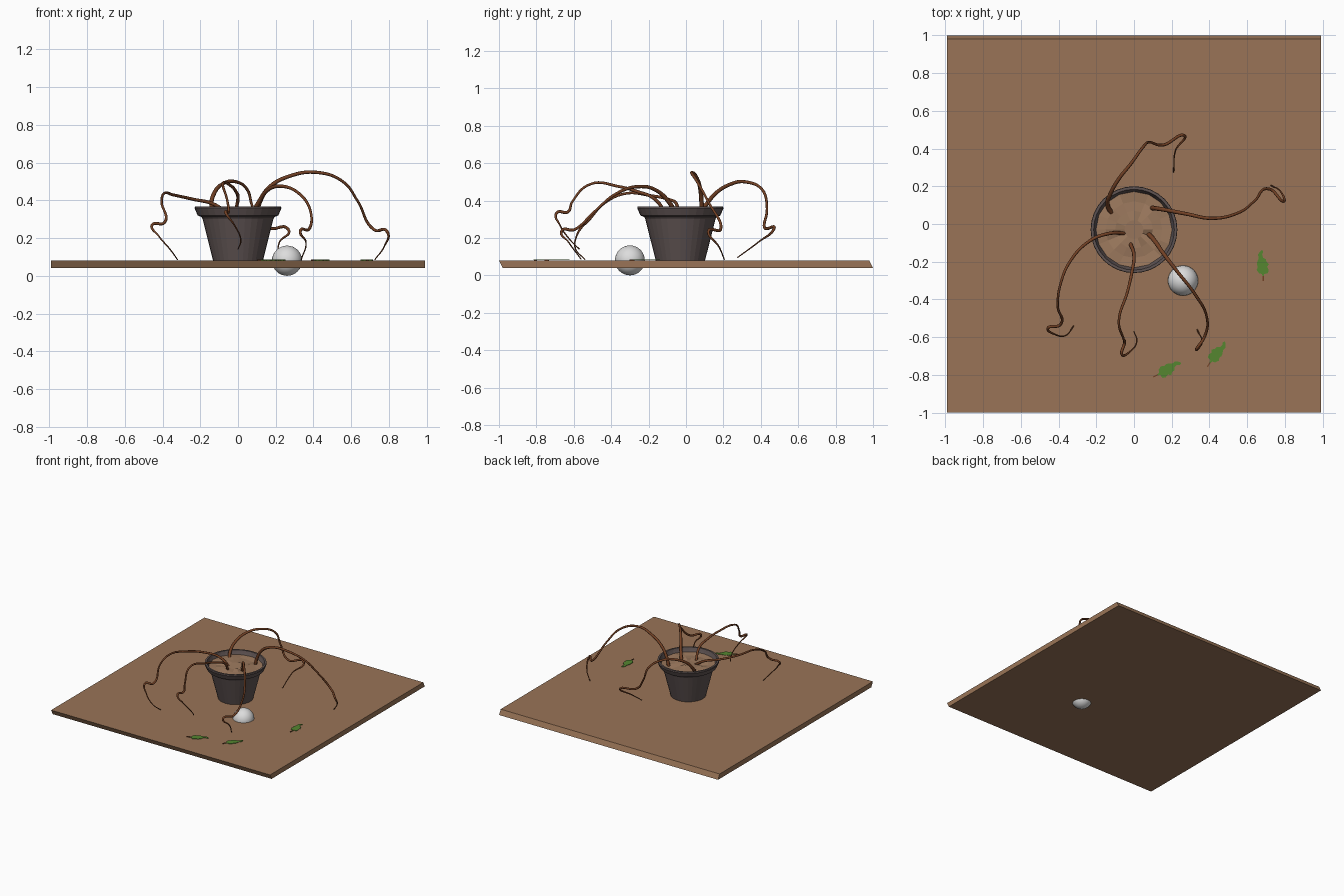
import bpy, bmesh, math, random
from mathutils import Vector, Matrix

if "Cube" in bpy.data.objects:
    bpy.data.objects.remove(bpy.data.objects["Cube"])

random.seed(4)


def material(name, rgb):
    m = bpy.data.materials.new(name)
    m.diffuse_color = (*rgb, 1)
    m.use_nodes = True
    m.node_tree.nodes["Principled BSDF"].inputs["Base Color"].default_value = m.diffuse_color
    return m


WOOD = material("wood brown", (0.32, 0.175, 0.095))
CLAY = material("dark pot", (0.115, 0.088, 0.086))
SOIL = material("soil brown", (0.33, 0.19, 0.11))
STEM = material("stem brown", (0.17, 0.052, 0.018))
LEAF = material("leaf green", (0.09, 0.24, 0.03))
BALL = material("ball white", (0.72, 0.72, 0.72))


def finish(name, bm, mat, smooth=None):
    bmesh.ops.recalc_face_normals(bm, faces=bm.faces)
    mesh = bpy.data.meshes.new(name)
    bm.to_mesh(mesh)
    bm.free()
    ob = bpy.data.objects.new(name, mesh)
    bpy.context.collection.objects.link(ob)
    mesh.materials.append(mat)
    if smooth:
        bpy.ops.object.select_all(action='DESELECT')
        ob.select_set(True)
        bpy.context.view_layer.objects.active = ob
        bpy.ops.object.shade_smooth_by_angle(angle=math.radians(smooth))
    return ob


def lathe(bm, profile, sides, cx, cy):
    """Revolve (radius, z) points; the profile may loop back inside."""
    rings = [[bm.verts.new((cx + r * math.cos(2 * math.pi * i / sides),
                            cy + r * math.sin(2 * math.pi * i / sides), z))
              for i in range(sides)] for r, z in profile]
    for a, b in zip(rings, rings[1:]):
        for i in range(sides):
            j = (i + 1) % sides
            bm.faces.new((a[i], a[j], b[j], b[i]))
    return rings


# Board with slanted front and back edges
bm = bmesh.new()
bmesh.ops.create_cube(bm, size=1)
for v in bm.verts:
    top = v.co.z > 0
    v.co = (v.co.x * 1.98, v.co.y * 1.98 + (-0.01 if top else 0.01), 0.08 if top else 0.04)
finish("board", bm, WOOD)

# Pot: tapered body, flared rim, hollow inside
PX, PY = 0.0, -0.03
bm = bmesh.new()
rings = lathe(bm, [(0.132, 0.08), (0.188, 0.302), (0.194, 0.312), (0.214, 0.32),
                   (0.23, 0.358), (0.228, 0.367), (0.214, 0.367), (0.208, 0.35),
                   (0.186, 0.30), (0.12, 0.10)], 32, PX, PY)
bm.faces.new(rings[0])
bm.faces.new(rings[-1])
finish("pot", bm, CLAY)

# Gently lumpy soil
bm = bmesh.new()
rings = lathe(bm, [(0.202, 0.335), (0.15, 0.335), (0.10, 0.335), (0.05, 0.335)], 16, PX, PY)
bm.faces.new(rings[-1])
for ring in rings[1:]:
    for v in ring:
        v.co.z += random.uniform(-0.008, 0.010)
finish("soil", bm, SOIL)

# Ball sunk halfway through the board
bm = bmesh.new()
bmesh.ops.create_uvsphere(bm, u_segments=32, v_segments=16, radius=0.08,
                          matrix=Matrix.Translation((0.26, -0.30, 0.08)))
finish("ball", bm, BALL, 60)


# Drooping stems: paths from soil to hanging tip, with a kinked joint
def stem(name, points, kink, base=0.013):
    cu = bpy.data.curves.new(name, 'CURVE')
    cu.dimensions = '3D'
    cu.bevel_depth = 1.0
    cu.bevel_resolution = 2
    cu.resolution_u = 8
    cu.use_fill_caps = True
    sp = cu.splines.new('BEZIER')
    sp.bezier_points.add(len(points) - 1)
    last = len(points) - 1
    for i, (bp, p) in enumerate(zip(sp.bezier_points, points)):
        bp.co = p
        bp.handle_left_type = bp.handle_right_type = 'AUTO'
        if i < kink - 1:
            bp.radius = base + (0.0055 - base) * i / (kink - 1)
        elif i <= kink:
            bp.radius = 0.008
        else:
            bp.radius = 0.005 - 0.002 * (i - kink) / (last - kink)
    ob = bpy.data.objects.new(name, cu)
    bpy.context.collection.objects.link(ob)
    cu.materials.append(STEM)
    bpy.ops.object.select_all(action='DESELECT')
    ob.select_set(True)
    bpy.context.view_layer.objects.active = ob
    bpy.ops.object.convert(target='MESH')
    bpy.ops.object.shade_smooth_by_angle(angle=math.radians(60))


stem("left_stem", [(-.04, -.05, .32), (-.13, -.05, .38), (-.235, -.09, .405), (-.34, -.2, .428),
                   (-.39, -.32, .438), (-.405, -.43, .39), (-.392, -.535, .28), (-.455, -.55, .27),
                   (-.42, -.585, .21), (-.36, -.59, .14), (-.32, -.54, .085)], 7, 0.010)
stem("front_stem", [(-.02, -.1, .32), (0, -.17, .41), (-.012, -.26, .448), (-.035, -.36, .475),
                    (-.08, -.51, .488), (-.055, -.61, .39), (-.05, -.63, .34), (-.065, -.69, .335),
                    (-.02, -.675, .27), (.015, -.62, .19), (0, -.57, .14)], 7, 0.010)
stem("front_right_stem", [(.075, -.05, .32), (.11, -.09, .39), (.155, -.155, .452), (.22, -.24, .475),
                          (.325, -.375, .435), (.385, -.49, .34), (.375, -.595, .245), (.33, -.665, .235),
                          (.36, -.63, .18), (.335, -.56, .085)], 7)
stem("back_stem", [(-.11, .045, .32), (-.14, .10, .37), (-.125, .16, .44), (-.08, .24, .488),
                   (-.02, .315, .5), (.05, .41, .455), (.08, .433, .36), (.16, .42, .255),
                   (.265, .47, .248), (.22, .39, .18), (.21, .275, .095)], 8)
stem("right_stem", [(.095, .085, .32), (.115, .083, .39), (.165, .075, .468), (.27, .055, .527),
                    (.42, .03, .548), (.555, .06, .50), (.635, .118, .395), (.72, .185, .245),
                    (.79, .12, .235), (.775, .175, .155), (.725, .205, .085)], 8)

# Fallen leaves: (distance along, left edge, right edge), jagged with a curled tip
OUTLINE = [(0, -.003, .003), (.018, -.006, .006), (.022, -.026, .022), (.040, -.030, .034),
           (.056, -.022, .028), (.070, -.032, .033), (.084, -.018, .030), (.096, -.016, .024),
           (.104, -.002, .022), (.120, .004, .026), (.134, -.002, .018), (.145, .002, .006)]


def leaf(number, x, y, angle, size, flip):
    turn = Matrix.Translation((x, y, 0.082)) @ Matrix.Rotation(math.radians(angle), 4, 'Z')
    bm = bmesh.new()
    layers = []
    for z in (0, 0.003):
        layers.append([[bm.verts.new(turn @ Vector((s * size, w * flip * size, z)))
                        for w in (a, b)] for s, a, b in OUTLINE])
    low, high = layers
    for rows in layers:
        for p, q in zip(rows, rows[1:]):
            bm.faces.new((p[0], q[0], q[1], p[1]))
    for side in (0, 1):
        for i in range(len(OUTLINE) - 1):
            bm.faces.new((low[i][side], low[i + 1][side], high[i + 1][side], high[i][side]))
    for i in (0, -1):
        bm.faces.new((low[i][0], low[i][1], high[i][1], high[i][0]))
    finish(f"leaf_{number}", bm, LEAF)
    # short woody stalk
    bm = bmesh.new()
    bmesh.ops.create_cube(bm, size=1, matrix=turn @ Matrix.Translation((-.006, 0, .001))
                          @ Matrix.Diagonal((.026, .006, .005, 1)))
    finish(f"leaf_stalk_{number}", bm, STEM)


leaf(1, 0.685, -0.283, 91, 1.0, 1)
leaf(2, 0.12, -0.802, 25, 1.0, 1)
leaf(3, 0.40, -0.74, 57, 0.98, -1)
